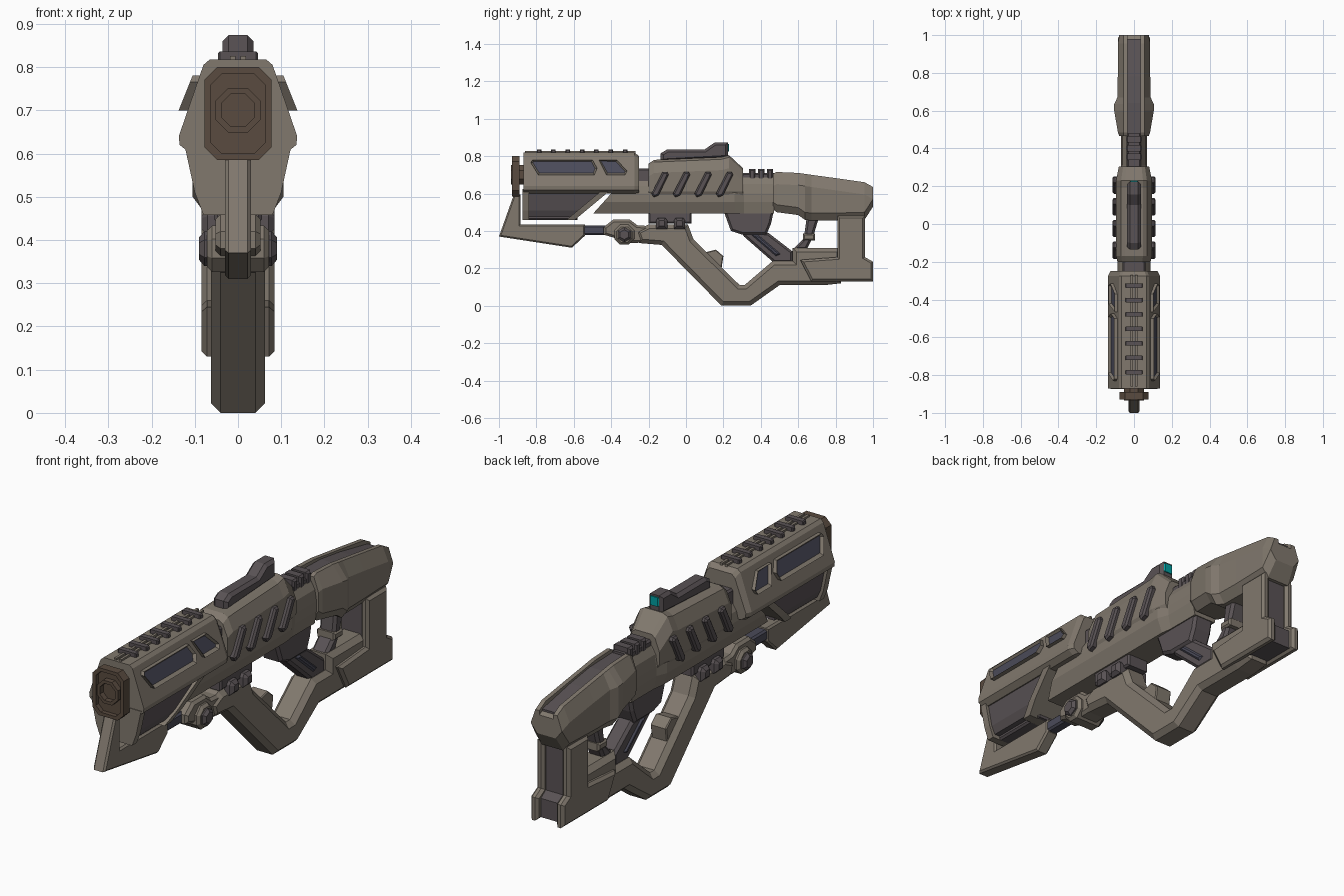
import bpy, bmesh, math
from mathutils import Vector

if "Cube" in bpy.data.objects:
    bpy.data.objects.remove(bpy.data.objects["Cube"])


def mat(name, c):
    m = bpy.data.materials.new(name)
    m.diffuse_color = (*c, 1)
    m.use_nodes = True
    m.node_tree.nodes["Principled BSDF"].inputs["Base Color"].default_value = m.diffuse_color
    return m


TAN = mat("tan_metal", (0.22, 0.19, 0.155))
DARK = mat("dark_metal", (0.10, 0.085, 0.09))
BROWN = mat("muzzle_brown", (0.10, 0.07, 0.05))
GLASS = mat("window_glass", (0.07, 0.07, 0.10))
CYAN = mat("sight_lens", (0.0, 0.35, 0.36))


def finish(bm, name, *mats):
    bmesh.ops.recalc_face_normals(bm, faces=bm.faces)
    me = bpy.data.meshes.new(name)
    bm.to_mesh(me)
    bm.free()
    ob = bpy.data.objects.new(name, me)
    bpy.context.collection.objects.link(ob)
    for m in mats:
        me.materials.append(m)
    return ob


def profile(name, pts, x0, x1, m, bev=0.0, lean=0.0, inset=0.0, both=False):
    """Side outline (y, z) extruded from x0 to x1, with chamfered caps."""
    for s in ((1, -1) if both else (1,)):
        bm = bmesh.new()
        a = [bm.verts.new((x0, y, z)) for y, z in pts]
        b = [bm.verts.new((x1, y, z)) for y, z in pts]
        n = len(pts)
        caps = [bm.faces.new(a), bm.faces.new(b)]
        for i in range(n):
            j = (i + 1) % n
            bm.faces.new((a[i], a[j], b[j], b[i]))
        bmesh.ops.recalc_face_normals(bm, faces=bm.faces)
        if inset:
            cap = caps[1]
            bmesh.ops.inset_region(bm, faces=[cap], thickness=inset)
            cap.material_index = 1
            bmesh.ops.translate(bm, verts=cap.verts, vec=(-0.012, 0, 0))
        elif bev:
            edges = list({e for f in caps for e in f.edges})
            bmesh.ops.bevel(bm, geom=edges, offset=bev, segments=1,
                            affect='EDGES', clamp_overlap=True)
        zc = sum(p[1] for p in pts) / n
        for v in bm.verts:
            v.co.x = s * (v.co.x - lean * (v.co.z - zc))
        finish(bm, name + ("" if not both else "_right" if s > 0 else "_left"), m, GLASS)


def solid(name, pts, hw, m, bev=0.012):
    profile(name, pts, -hw, hw, m, bev)


def loft(name, sections, m, shears=None):
    """Mirrored half cross-sections (x, z) joined along y."""
    bm = bmesh.new()
    rings = []
    for k, (y, half) in enumerate(sections):
        sh = shears[k] if shears else 0
        ring = half + [(-x, z) for x, z in reversed(half)]
        rings.append([bm.verts.new((x, y + sh * (z - 0.5), z)) for x, z in ring])
    n = len(rings[0])
    for r, q in zip(rings, rings[1:]):
        for i in range(n):
            j = (i + 1) % n
            bm.faces.new((r[i], r[j], q[j], q[i]))
    bm.faces.new(rings[0])
    bm.faces.new(rings[-1])
    finish(bm, name, m)


def octo(hw, z0, z1, c):
    return [(hw - c, z1), (hw, z1 - c), (hw, z0 + c), (hw - c, z0)]


def box(name, y0, y1, z0, z1, hw, m, bev=0.008):
    solid(name, [(y0, z0), (y1, z0), (y1, z1), (y0, z1)], hw, m, bev)


def disc(name, y, z, r, hw, m, n=8):
    solid(name, [(y + r * math.cos(math.tau * (i + .5) / n),
                  z + r * math.sin(math.tau * (i + .5) / n)) for i in range(n)], hw, m)


# muzzle ring and barrel
loft("muzzle_ring", [(-0.89, octo(.078, .585, .80, .03)), (-0.93, octo(.078, .585, .80, .03)),
                     (-0.93, octo(.062, .60, .785, .025)), (-0.91, octo(.062, .60, .785, .025))], BROWN)
loft("barrel", [(-0.84, octo(.052, .648, .752, .03)), (-0.935, octo(.052, .648, .752, .03)),
                (-0.935, octo(.038, .662, .738, .022)), (-0.90, octo(.038, .662, .738, .022))], BROWN)

# front shroud, upper shell
S = [(.065, .818), (.08, .805), (.137, .64), (.135, .62), (.11, .60)]
S2 = [(.055, .80), (.07, .785), (.125, .64), (.123, .62), (.10, .605)]
loft("shroud_upper", [(-0.87, S), (-0.275, S), (-0.25, S2)], TAN)
# lower shell: recessed panel with front and slanted rear rims
R = [(.125, .625), (.10, .51), (.08, .458)]
P = [(.11, .625), (.087, .51), (.07, .475)]
loft("shroud_panel", [(-0.86, P), (-0.57, P)], DARK, (0, 1.2))
loft("shroud_front_rim", [(-0.873, R), (-0.84, R)], TAN)
loft("shroud_rear_rim", [(-0.59, R), (-0.545, R)], TAN, (1.2, 1.2))
box("shroud_keel", -0.85, -0.58, .458, .50, .045, DARK)

# windows in the shroud sides
for nm, w in (("window_long", [(-.83, .765), (-.82, .78), (-.50, .78), (-.475, .735), (-.49, .70), (-.79, .70)]),
              ("window_short", [(-.465, .78), (-.37, .78), (-.315, .72), (-.325, .70), (-.425, .70)])):
    profile(nm, w, .075, .12, TAN, lean=.4, inset=.011, both=True)

# top ribs
for i in range(7):
    y = -0.785 + i * 0.0765
    box("top_rib", y - .012, y + .012, .80, .836, .046, DARK, .004)
profile("top_strip", [(-.86, .81), (-.27, .81), (-.27, .826), (-.86, .826)], .006, .018, TAN, both=True)

# receiver
box("shroud_collar", -0.27, -0.18, .58, .735, .06, DARK)
T = [(.045, .69), (.078, .64), (.088, .60), (.088, .555), (.062, .492)]
T2 = [(.04, .685), (.06, .65), (.068, .60), (.068, .555), (.055, .492)]
loft("receiver_lower", [(-0.49, T), (.26, T), (.31, T2), (.47, T2)], TAN, (.9, 0, 0, 0))


def upper(t, hw):
    return [(hw * .5, t), (hw * .72, t - .012), (hw, t - .07), (hw, .61), (hw - .02, .57)]


loft("receiver_upper", [(-.20, upper(.76, .088)), (-.17, upper(.78, .095)), (.19, upper(.795, .095)),
                        (.23, upper(.805, .095)), (.305, upper(.735, .08))], TAN)
for i in range(4):
    y = -0.185 + i * 0.115
    profile("side_vent_%d" % (i + 1), [(y, .60), (y + .012, .58), (y + .038, .59), (y + .092, .70),
                                       (y + .085, .715), (y + .06, .715)], .08, .115, DARK, .008, both=True)

# sight rail with lens at its rear
solid("sight_rail", [(-.135, .77), (-.135, .815), (-.10, .836), (.10, .836), (.155, .874),
                     (.225, .874), (.225, .79)], .036, DARK, .014)
box("sight_lens", .215, .23, .825, .866, .022, CYAN, .004)

# ribbed neck between receiver and stock
box("neck_core", .28, .48, .62, .71, .038, DARK)
for i in range(3):
    y = .355 + i * .047
    box("neck_rib", y - .017, y + .017, .63, .732, .042, DARK)

# stock top with a sunken channel


def stock(t, b, hw):
    return [(.035, t - .02), (.035, t), (.055, t), (hw, t - .065), (hw, b + .04), (hw - .03, b)]


loft("stock_top", [(.465, stock(.705, .515, .078)), (.485, stock(.715, .50, .085)), (.60, stock(.71, .485, .105)),
                   (.635, stock(.705, .46, .105)), (.67, stock(.70, .455, .088)), (.78, stock(.685, .455, .086)),
                   (.955, stock(.66, .46, .085)), (1.0, stock(.635, .53, .078))], TAN)
loft("stock_channel", [(.47, [(.034, .70), (.034, .60)]), (.64, [(.034, .695), (.034, .6)]),
                       (.78, [(.034, .675), (.034, .6)]), (.98, [(.034, .635), (.034, .53)])], DARK)

# rear post: two side plates around a dark core
profile("stock_plate", [(.81, .48), (.957, .48), (.957, .26), (1, .235), (1, .13), (.67, .13), (.61, .245),
                        (.81, .26)], .045, .084, TAN, .012, both=True)
solid("stock_core", [(.815, .48), (.94, .48), (.94, .25), (.975, .225), (.975, .14), (.76, .14), (.815, .25)],
      .055, DARK, 0)

# lower frame arm running back into the stock
solid("frame_arm", [(-.27, .40), (-.20, .435), (.01, .435), (.04, .355), (.285, .112), (.315, .112), (.465, .24),
                    (.57, .24), (.57, .31), (.83, .31), (.83, .12), (.74, .11), (.50, .11), (.345, 0), (.19, 0),
                    (-.13, .325), (-.25, .335)], .062, TAN, .022)
solid("finger_rest", [(.08, .30), (.10, .285), (.16, .30), (.20, .265), (.19, .20), (.14, .20)], .04, TAN, .01)

# grip and stock strut
solid("grip_mount", [(.20, .51), (.47, .51), (.455, .44), (.43, .38), (.30, .38), (.24, .40)], .05, DARK)
solid("grip", [(.29, .40), (.44, .39), (.57, .29), (.57, .23), (.47, .23), (.31, .37)], .04, DARK)
solid("grip_insert", [(.335, .385), (.385, .385), (.515, .275), (.48, .26)], .047, GLASS)
solid("stock_strut", [(.645, .47), (.71, .47), (.68, .37), (.645, .30), (.57, .30), (.63, .36)], .04, DARK)
box("strut_band", .625, .69, .35, .385, .046, TAN)

# clips joining frame and receiver
box("clip_rail", -.20, .03, .44, .505, .055, DARK)
for i, y in enumerate((-.13, -.035)):
    solid("clip_%d" % (i + 1), [(y - .03, .41), (y + .03, .41), (y + .03, .455), (y + .02, .47),
                                (y - .02, .47), (y - .03, .455)], .085, DARK, .015)

# hinge with bolt
solid("hinge", [(-.44, .42), (-.39, .46), (-.30, .46), (-.26, .43), (-.18, .425), (-.18, .34), (-.30, .335),
                (-.39, .365), (-.44, .38)], .052, TAN)
disc("hinge_ring", -.33, .38, .058, .072, TAN)
disc("hinge_bolt", -.33, .38, .04, .09, DARK, 6)

# folded front blade and its rod
box("blade_rod", -.56, -.42, .378, .428, .026, GLASS)
solid("front_blade", [(-1, .37), (-.92, .595), (-.885, .595), (-.885, .435), (-.54, .435), (-.54, .375),
                      (-.61, .31)], .03, TAN, .008)
